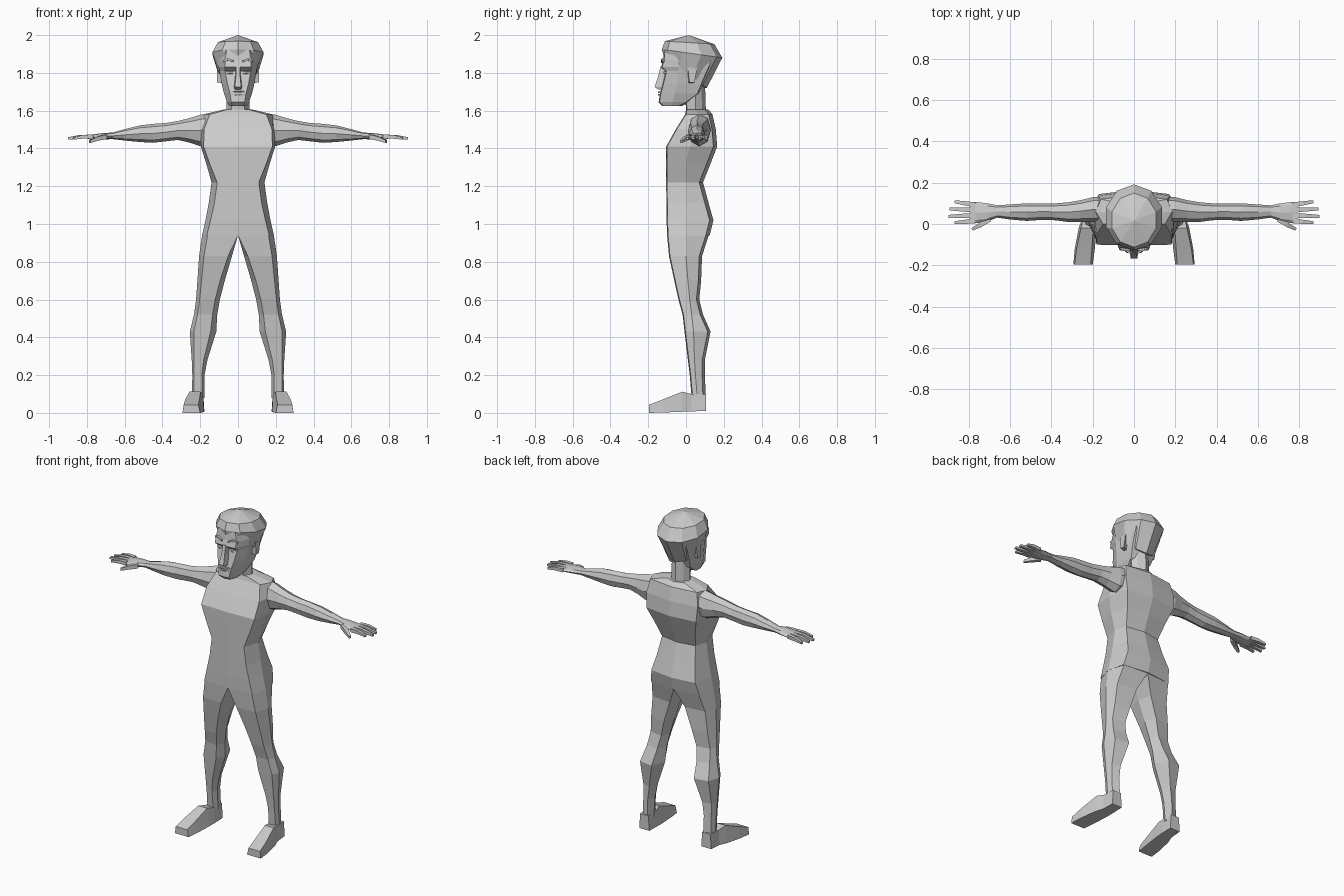
import bpy, bmesh, math
from mathutils import Vector

grey = bpy.data.materials.new("plain grey")
grey.diffuse_color = (0.6, 0.6, 0.6, 1)


def loft(name, rings, mirror=False):
    """Skin a list of equal-length rings, capping both ends; optionally mirror in x."""
    bm = bmesh.new()
    loops = [[bm.verts.new(p) for p in r] for r in rings]
    n = len(loops[0])
    for a, b in zip(loops, loops[1:]):
        for i in range(n):
            j = (i + 1) % n
            bm.faces.new((a[i], a[j], b[j], b[i]))
    bm.faces.new(loops[0])
    bm.faces.new(loops[-1])
    bmesh.ops.remove_doubles(bm, verts=bm.verts, dist=0.0005)
    bmesh.ops.recalc_face_normals(bm, faces=bm.faces)
    me = bpy.data.meshes.new(name)
    bm.to_mesh(me)
    bm.free()
    me.materials.append(grey)
    ob = bpy.data.objects.new(name, me)
    bpy.context.collection.objects.link(ob)
    if mirror:
        ob.modifiers.new("mirror", 'MIRROR')
    return ob


def body_ring(z, yf, wf, w, ym, wb, yb, spine=0.02):
    """Symmetric section: flat front, side ridge, back with a spine ridge."""
    half = [(0, yf, z), (wf, yf + 0.005, z), (w, ym, z), (wb, yb - spine, z), (0, yb, z)]
    return half + [(-x, y, h) for x, y, h in half[-2:0:-1]]


def leg_ring(z, xi, xo, yf, yb, ci, ym):
    """Six-sided leg section; ci is the inner chamfer."""
    w = xo - xi
    return [(xi + ci, yf, z), (xo - w * 0.15, yf + 0.005, z), (xo, ym, z),
            (xo - w * 0.15, yb - 0.015, z), (xi + ci, yb, z), (xi, ym, z)]


def arm_ring(x, y0, y1, z0, z1):
    cy, cz, ry, rz = (y0 + y1) / 2, (z0 + z1) / 2, (y1 - y0) / 2, (z1 - z0) / 2
    return [(x, cy + ry * math.cos(k * math.pi / 4), cz + rz * math.sin(k * math.pi / 4))
            for k in range(8)]


def rod(name, path):
    """Square tapered rod through (x, y, z, half width, half height), for digits."""
    pts = [Vector(p[:3]) for p in path]
    d = (pts[-1] - pts[0]).normalized()
    side = d.cross(Vector((0, 0, 1))).normalized()
    loft(name, [[p + side * (s * w) + Vector((0, 0, t * h))
                 for s, t in ((-1, -1), (1, -1), (1, 1), (-1, 1))]
                for p, (_, _, _, w, h) in zip(pts, path)], True)


# Torso
loft("torso", [body_ring(*r) for r in (
    (0.94, -0.10, 0.165, 0.19, 0.0, 0.165, 0.125),
    (1.02, -0.103, 0.145, 0.172, 0.0, 0.15, 0.145),
    (1.11, -0.104, 0.125, 0.155, 0.0, 0.13, 0.12),
    (1.22, -0.105, 0.11, 0.14, 0.0, 0.115, 0.09),
    (1.32, -0.105, 0.15, 0.168, 0.0, 0.14, 0.13),
    (1.41, -0.105, 0.182, 0.197, 0.02, 0.17, 0.165),
    (1.50, -0.055, 0.18, 0.195, 0.04, 0.175, 0.158),
    (1.58, -0.005, 0.15, 0.185, 0.06, 0.16, 0.14),
    (1.605, 0.0, 0.06, 0.08, 0.05, 0.06, 0.12))])

# Legs
loft("leg", [leg_ring(*r) for r in (
    (0.94, 0.0, 0.19, -0.10, 0.12, 0.0, 0.0),
    (0.83, 0.032, 0.206, -0.09, 0.085, 0.02, 0.0),
    (0.70, 0.07, 0.215, -0.062, 0.08, 0.025, 0.01),
    (0.60, 0.096, 0.222, -0.04, 0.07, 0.025, 0.02),
    (0.52, 0.11, 0.233, -0.018, 0.09, 0.025, 0.03),
    (0.43, 0.115, 0.255, -0.008, 0.13, 0.03, 0.04),
    (0.28, 0.162, 0.245, 0.01, 0.10, 0.02, 0.045),
    (0.20, 0.177, 0.242, 0.02, 0.10, 0.015, 0.05),
    (0.08, 0.178, 0.243, 0.03, 0.105, 0.012, 0.06))], True)


# Feet
def foot_ring(y, x0, x1, z0, z1, t):
    return [(x0, y, z0), (x1, y, z0), (x1 - t * 0.6, y, z1), (x0 + t, y, z1)]


loft("foot", [foot_ring(*r) for r in (
    (0.105, 0.178, 0.245, 0.01, 0.10, 0.006),
    (0.03, 0.178, 0.25, 0.008, 0.10, 0.008),
    (-0.02, 0.18, 0.268, 0.006, 0.112, 0.018),
    (-0.12, 0.19, 0.287, 0.002, 0.072, 0.014),
    (-0.197, 0.20, 0.294, 0.0, 0.043, 0.01))], True)

# Arms and palms
loft("arm", [arm_ring(*r) for r in (
    (0.12, 0.01, 0.135, 1.43, 1.59),
    (0.20, 0.01, 0.13, 1.412, 1.578),
    (0.26, 0.01, 0.115, 1.432, 1.56),
    (0.32, 0.01, 0.105, 1.445, 1.545),
    (0.38, 0.018, 0.10, 1.438, 1.535),
    (0.45, 0.02, 0.10, 1.43, 1.53),
    (0.52, 0.015, 0.10, 1.434, 1.522),
    (0.60, 0.022, 0.095, 1.442, 1.502),
    (0.67, 0.032, 0.09, 1.45, 1.482))], True)
loft("palm", [arm_ring(*r) for r in (
    (0.66, 0.032, 0.09, 1.45, 1.484),
    (0.71, 0.012, 0.10, 1.447, 1.482),
    (0.76, 0.005, 0.106, 1.445, 1.476),
    (0.795, 0.004, 0.106, 1.45, 1.47))], True)

# Fingers and thumbs: base y, tip x, tip y
for k, (yb, xt, yt) in enumerate(((0.015, 0.87, 0.006), (0.042, 0.9, 0.037),
                                  (0.068, 0.895, 0.073), (0.093, 0.87, 0.108))):
    rod(f"finger_{k + 1}", ((0.77, yb, 1.462, 0.012, 0.011),
                            ((0.77 + xt) / 2, (yb + yt) / 2, 1.462, 0.01, 0.01),
                            (xt, yt, 1.453, 0.007, 0.006)))
rod("thumb", ((0.70, 0.025, 1.462, 0.014, 0.012), (0.745, -0.005, 1.452, 0.011, 0.011),
              (0.785, -0.026, 1.436, 0.007, 0.007)))

# Neck
loft("neck", [body_ring(*r) for r in (
    (1.57, 0.0, 0.04, 0.07, 0.05, 0.045, 0.115),
    (1.61, 0.0, 0.035, 0.062, 0.05, 0.04, 0.105),
    (1.76, -0.01, 0.035, 0.062, 0.05, 0.04, 0.10))])

# Head: jaw, mouth, cheeks, eye sockets, brow and forehead
loft("head", [body_ring(*r) for r in (
    (1.625, -0.125, 0.03, 0.045, -0.08, 0.045, -0.02),
    (1.645, -0.145, 0.035, 0.058, -0.07, 0.055, 0.02),
    (1.69, -0.138, 0.042, 0.074, -0.06, 0.07, 0.08),
    (1.74, -0.125, 0.055, 0.086, -0.05, 0.08, 0.10),
    (1.81, -0.108, 0.068, 0.098, -0.04, 0.088, 0.13),
    (1.83, -0.132, 0.07, 0.102, -0.04, 0.09, 0.14),
    (1.865, -0.122, 0.07, 0.107, -0.04, 0.09, 0.15),
    (1.92, -0.115, 0.06, 0.11, -0.03, 0.09, 0.14))])


# Hair: tilted ten-sided rings closing to a point on the crown
def hair_ring(xr, y0, y1, zf, zb):
    ring = []
    for k in range(10):
        a = k * math.pi / 5 + math.pi / 2
        t = (1 + math.sin(a)) / 2
        ring.append((xr * math.cos(a), y0 + (y1 - y0) * t, zf + (zb - zf) * t))
    return ring


loft("hair", [hair_ring(*r) for r in (
    (0.08, -0.08, 0.09, 1.88, 1.72),
    (0.105, -0.118, 0.11, 1.89, 1.72),
    (0.142, -0.128, 0.192, 1.925, 1.88),
    (0.112, -0.112, 0.15, 1.968, 1.952),
    (0.0, 0.015, 0.015, 2.0, 2.0))])

# Nose
loft("nose", [[(-w, -0.10, z), (w, -0.10, z), (w * 0.7, y, z), (-w * 0.7, y, z)]
              for z, w, y in ((1.712, 0.02, -0.145), (1.725, 0.024, -0.166),
                              (1.78, 0.016, -0.148), (1.835, 0.014, -0.134))])
# Lips
for name, z in (("upper_lip", 1.698), ("lower_lip", 1.684)):
    loft(name, [[(x, -0.12, z - 0.006), (x, y, z - 0.004), (x, y, z + 0.004), (x, -0.12, z + 0.006)]
                for x, y in ((-0.036, -0.136), (-0.012, -0.147), (0.012, -0.147), (0.036, -0.136))])
# Eyes
loft("eye", [[(x, -0.09, 1.792), (x, y, 1.796), (x, y, 1.808), (x, -0.09, 1.812)]
             for x, y in ((0.024, -0.112), (0.042, -0.12), (0.066, -0.106))], True)
# Eyebrows
loft("eyebrow", [[(x, -0.10, z - 0.006), (x, y, z - 0.005), (x, y, z + 0.005), (x, -0.10, z + 0.006)]
                 for x, y, z in ((0.02, -0.132, 1.858), (0.05, -0.13, 1.872), (0.078, -0.115, 1.862))], True)
# Ears
loft("ear", [[(x, y0, zt), (x, y1, zt), (x, y1 - 0.015, zb), (x, y0 + 0.008, zb)]
             for x, y0, y1, zt, zb in ((0.075, 0.005, 0.045, 1.82, 1.745),
                                       (0.112, 0.01, 0.06, 1.828, 1.75))], True)
